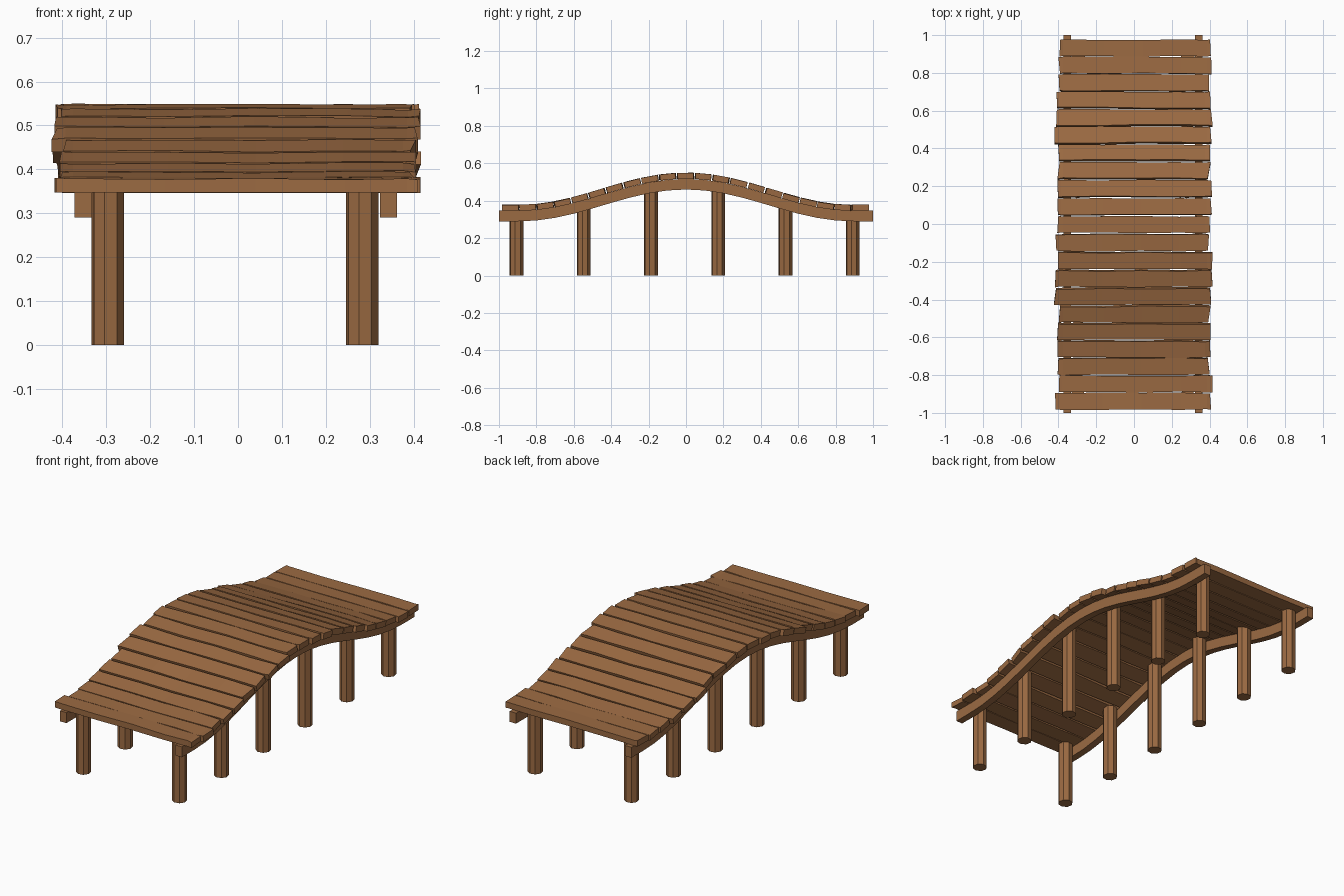
import bpy, bmesh, math, random
from mathutils import Vector

if "Cube" in bpy.data.objects:
    bpy.data.objects.remove(bpy.data.objects["Cube"])

random.seed(4)

wood = bpy.data.materials.new("brown wood")
wood.diffuse_color = (0.33, 0.145, 0.055, 1)
wood.use_nodes = True
wood.node_tree.nodes["Principled BSDF"].inputs["Base Color"].default_value = wood.diffuse_color


def rise(y):
    # arch height above the flat ends
    return 0.0 if abs(y) > 0.89 else 0.17 * (0.5 + 0.5 * math.cos(math.pi * y / 0.89))


def slope(y):
    return math.atan2(rise(y + 0.02) - rise(y - 0.02), 0.04)


def finish(name, bm):
    bmesh.ops.recalc_face_normals(bm, faces=bm.faces)
    me = bpy.data.meshes.new(name)
    bm.to_mesh(me)
    bm.free()
    me.materials.append(wood)
    ob = bpy.data.objects.new(name, me)
    bpy.context.collection.objects.link(ob)
    return ob


def loft(name, rings):
    # joins matching cross-sections and caps both ends
    bm = bmesh.new()
    vs = [[bm.verts.new(p) for p in r] for r in rings]
    n = len(rings[0])
    for a, b in zip(vs, vs[1:]):
        for i in range(n):
            j = (i + 1) % n
            bm.faces.new((a[i], a[j], b[j], b[i]))
    bm.faces.new(vs[0])
    bm.faces.new(vs[-1])
    return finish(name, bm)


# arched side beams
beam_ys = [-1.0 + 0.1 * i for i in range(21)]
for name, x0, x1 in (("left_beam", -0.372, -0.333), ("right_beam", 0.323, 0.362)):
    loft(name, [[(x0, y, 0.29 + rise(y)), (x1, y, 0.29 + rise(y)),
                 (x1, y, 0.347 + rise(y)), (x0, y, 0.347 + rise(y))] for y in beam_ys])

# eight-sided posts standing just inside the beams
R = 0.0375
for side, x in (("left", -0.2965), ("right", 0.283)):
    for k in range(6):
        y = -0.906 + 0.3595 * k
        top = 0.352 + rise(y)
        angles = [math.radians(45 * i - 11) for i in range(8)]
        loft(f"{side}_post_{k + 1}",
             [[(x + R * math.cos(a), y + R * math.sin(a), z) for a in angles]
              for z in (0.0, top)])

# uneven deck planks: left and right reach from back to front
left = [.40, .40, .40, .405, .417, .417, .40, .40, .41, .41, .40,
        .415, .40, .418, .418, .40, .40, .40, .40, .405, .413]
right = [.41, .41, .40, .40, .41, .412, .40, .40, .41, .408, .40,
         .40, .412, .41, .41, .40, .40, .40, .40, .41, .41]
for i in range(21):
    yc = 0.932 - 0.0935 * i
    tilt = slope(yc)
    along = Vector((0, math.cos(tilt), math.sin(tilt)))
    up = Vector((0, -math.sin(tilt), math.cos(tilt)))
    base = Vector((0, yc, 0.347 + rise(yc)))
    corner = [random.uniform(-0.01, 0.007) for _ in range(4)]
    rings = []
    for t in (0, 0.03, 0.3, 0.55, 0.8, 0.97, 1):
        x = -left[i] + t * (left[i] + right[i])
        f = -0.0435 + random.uniform(-0.003, 0.003)
        b = 0.0435 + random.uniform(-0.003, 0.003)
        h = 0.031 + random.uniform(-0.002, 0.002)
        dx = (0, 0)
        if t == 0:
            dx = (-corner[0], -corner[1])
        elif t == 1:
            dx = (corner[2], corner[3])
        rings.append([base + along * a + up * z + Vector((x + d, 0, 0))
                      for a, z, d in ((f, 0, dx[0]), (b, 0, dx[1]), (b, h, dx[1]), (f, h, dx[0]))])
    loft(f"deck_plank_{i + 1}", rings)
